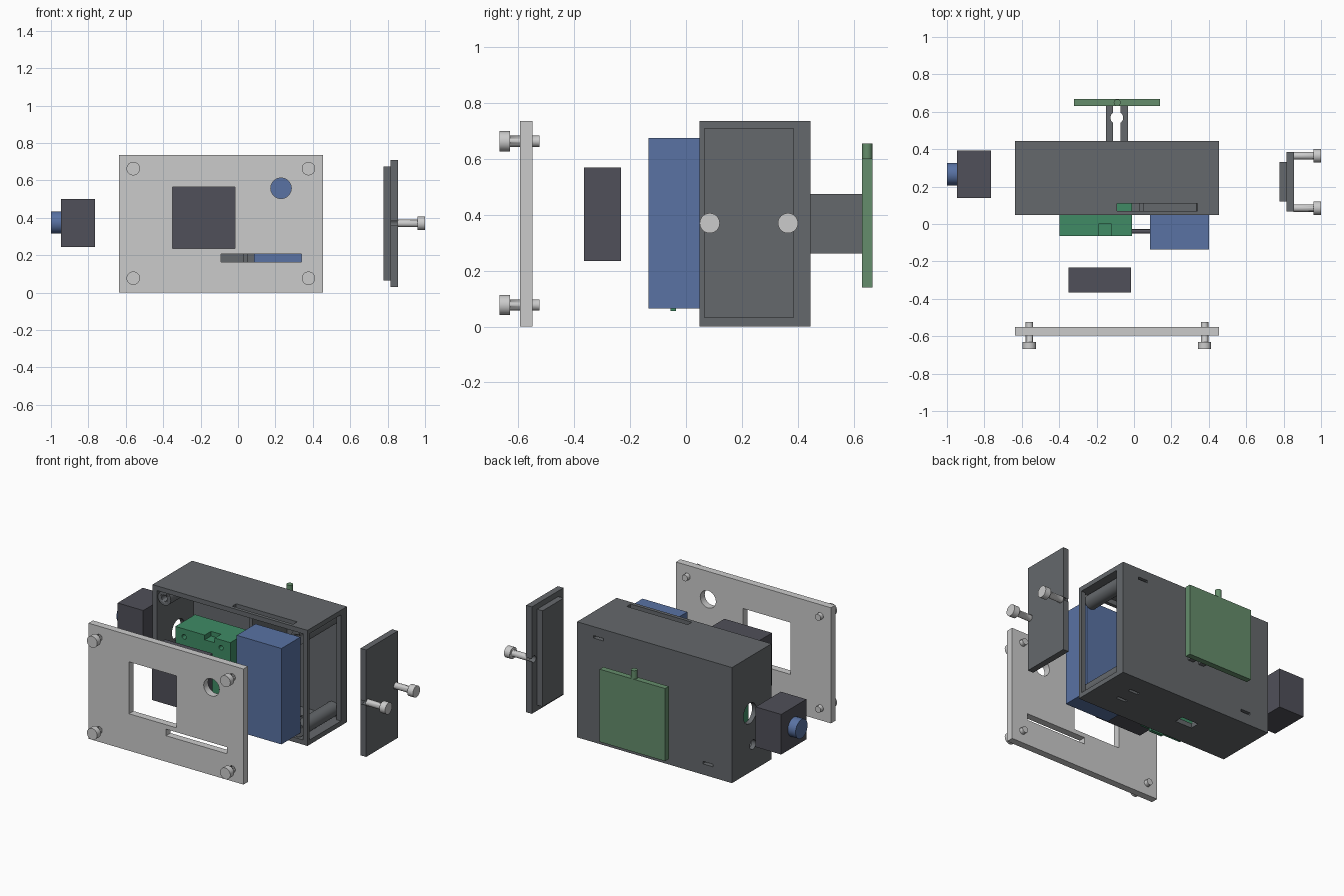
import bpy, math
from mathutils import Vector

if "Cube" in bpy.data.objects:
    bpy.data.objects.remove(bpy.data.objects["Cube"])


def material(name, rgb):
    m = bpy.data.materials.new(name)
    m.diffuse_color = (*rgb, 1)
    m.use_nodes = True
    m.node_tree.nodes["Principled BSDF"].inputs["Base Color"].default_value = m.diffuse_color
    return m


CASE = material("case_grey", (0.13, 0.14, 0.15))
DARK = material("dark", (0.08, 0.08, 0.10))
BLUE = material("blue", (0.10, 0.17, 0.37))
GREEN = material("board_green", (0.05, 0.26, 0.13))
CLIP = material("clip_green", (0.13, 0.27, 0.15))


def box(name, x, y, z, mat=None):
    lo, hi = Vector((x[0], y[0], z[0])), Vector((x[1], y[1], z[1]))
    bpy.ops.mesh.primitive_cube_add(size=1, location=(lo + hi) / 2)
    o = bpy.context.object
    o.name = name
    o.scale = hi - lo
    bpy.ops.object.transform_apply(location=False, rotation=False, scale=True)
    if mat:
        o.data.materials.append(mat)
    return o


def cyl(name, axis, a, b, p, r, mat=None):
    """Cylinder from a to b along an axis; p holds the two other coordinates in order."""
    mid = list(p)
    i = "xyz".index(axis)
    mid.insert(i, (a + b) / 2)
    rot = [(0, math.pi / 2, 0), (math.pi / 2, 0, 0), (0, 0, 0)][i]
    bpy.ops.mesh.primitive_cylinder_add(vertices=32, radius=r, depth=abs(b - a),
                                        location=mid, rotation=rot)
    o = bpy.context.object
    o.name = name
    bpy.ops.object.transform_apply(location=False, rotation=True, scale=False)
    bpy.ops.object.shade_smooth_by_angle()
    if mat:
        o.data.materials.append(mat)
    return o


def boolean(o, others, op='DIFFERENCE'):
    for c in others:
        bpy.context.view_layer.objects.active = o
        m = o.modifiers.new("bool", 'BOOLEAN')
        m.operation, m.object, m.solver = op, c, 'EXACT'
        bpy.ops.object.modifier_apply(modifier=m.name)
        bpy.data.objects.remove(c)
    return o


def bolt(name, axis, tip, neck, end, p):
    shaft = cyl(name, axis, tip, neck + (end - neck) * 0.3, p, 0.02)
    return boolean(shaft, [cyl("head", axis, neck, end, p, 0.036)], 'UNION')


corners = [(x, z) for x in (-0.56, 0.377) for z in (0.077, 0.663)]

# Front plate with window, round button hole, card slot and bolt holes
plate = box("front_plate", (-0.635, 0.455), (-0.595, -0.55), (0, 0.735))
boolean(plate, [box("c", (-0.35, -0.015), (-0.7, -0.5), (0.235, 0.565)),
                box("c", (-0.09, 0.34), (-0.7, -0.5), (0.165, 0.207)),
                cyl("c", 'y', -0.7, -0.5, (0.23, 0.558), 0.055)]
        + [cyl("c", 'y', -0.7, -0.5, p, 0.0215) for p in corners])
for p in corners:
    bolt("front_bolt", 'y', -0.525, -0.63, -0.667, p)

# Screen and battery blocks
box("screen", (-0.35, -0.015), (-0.365, -0.233), (0.235, 0.57), DARK)
box("battery", (0.085, 0.4), (-0.135, 0.055), (0.065, 0.675), BLUE)

# Circuit board with mounting holes, port tab and side pin
board = box("circuit_board", (-0.397, -0.01), (-0.063, 0.135), (0.215, 0.575), GREEN)
boolean(board, [cyl("c", 'y', -0.2, 0.3, (x, z), 0.015)
                for x in (-0.335, -0.075) for z in (0.265, 0.525)]
        + [box("c", (-0.19, -0.12), (-0.1, 0.0), (0.545, 0.7))])
box("board_lower", (-0.397, -0.1), (-0.063, 0.05), (0.075, 0.215), GREEN)
box("board_port", (-0.25, -0.16), (-0.055, -0.035), (0.055, 0.075), GREEN)
cyl("board_pin", 'x', -0.01, 0.085, (-0.04, 0.30), 0.012, DARK)

# Housing shell, open at the front and right, with slots and lens hole
housing = box("housing", (-0.635, 0.455), (0.048, 0.445), (0, 0.735), CASE)
boolean(housing, [
    box("c", (-0.605, 0.425), (0.0, 0.415), (0.03, 0.705)),
    box("c", (0.4, 0.5), (0.07, 0.385), (0.03, 0.705)),
    box("c", (-0.09, 0.34), (0.07, 0.11), (0.68, 0.8)),
    cyl("c", 'x', -0.7, -0.59, (0.265, 0.375), 0.065),
    cyl("c", 'x', -0.7, -0.59, (0.235, 0.165), 0.03),
    box("c", (0.27, 0.34), (0.4, 0.5), (0.662, 0.678)),
    box("c", (-0.5, -0.43), (0.4, 0.5), (0.068, 0.084)),
    box("c", (0.225, 0.295), (0.30, 0.32), (-0.1, 0.05)),
    box("c", (0.225, 0.295), (0.19, 0.21), (-0.1, 0.05)),
    box("c", (-0.26, -0.14), (0.205, 0.265), (-0.1, 0.05))])

# Screw posts and the battery divider inside the housing
for p in corners:
    post = cyl("screw_post", 'y', 0.06, 0.416, p, 0.045, CASE)
    boolean(post, [cyl("c", 'y', 0.0, 0.2, p, 0.02)])
box("battery_divider", (0.028, 0.053), (0.07, 0.416), (0.029, 0.706), CASE)

# Camera block with lens on the left
box("camera_block", (-0.945, -0.765), (0.14, 0.393), (0.245, 0.5), DARK)
cyl("camera_lens", 'x', -1.0, -0.94, (0.267, 0.375), 0.06, BLUE)

# Side cover with inner step and edge notches for its bolts
cover = box("side_cover", (0.815, 0.855), (0.067, 0.385), (0.03, 0.71), CASE)
boolean(cover, [cyl("c", 'x', 0.7, 0.9, (y, 0.37), 0.0215) for y in (0.085, 0.365)])
box("cover_inner_step", (0.777, 0.815), (0.12, 0.332), (0.065, 0.675), CASE)
for y in (0.085, 0.365):
    bolt("side_bolt", 'x', 0.852, 0.96, 1.0, (y, 0.37))

# Rear clip arms around a vertical pin hole, and the clip plate
arms = box("clip_arms", (-0.15, -0.033), (0.44, 0.63), (0.262, 0.475), CASE)
boolean(arms, [box("c", (-0.112, -0.072), (0.445, 0.7), (0.2, 0.6)),
               cyl("c", 'z', 0.2, 0.6, (-0.092, 0.568), 0.034)])
box("clip_plate", (-0.32, 0.14), (0.63, 0.667), (0.14, 0.602), CLIP)
cyl("clip_pin", 'z', 0.59, 0.655, (-0.09, 0.6485), 0.0185, CLIP)
